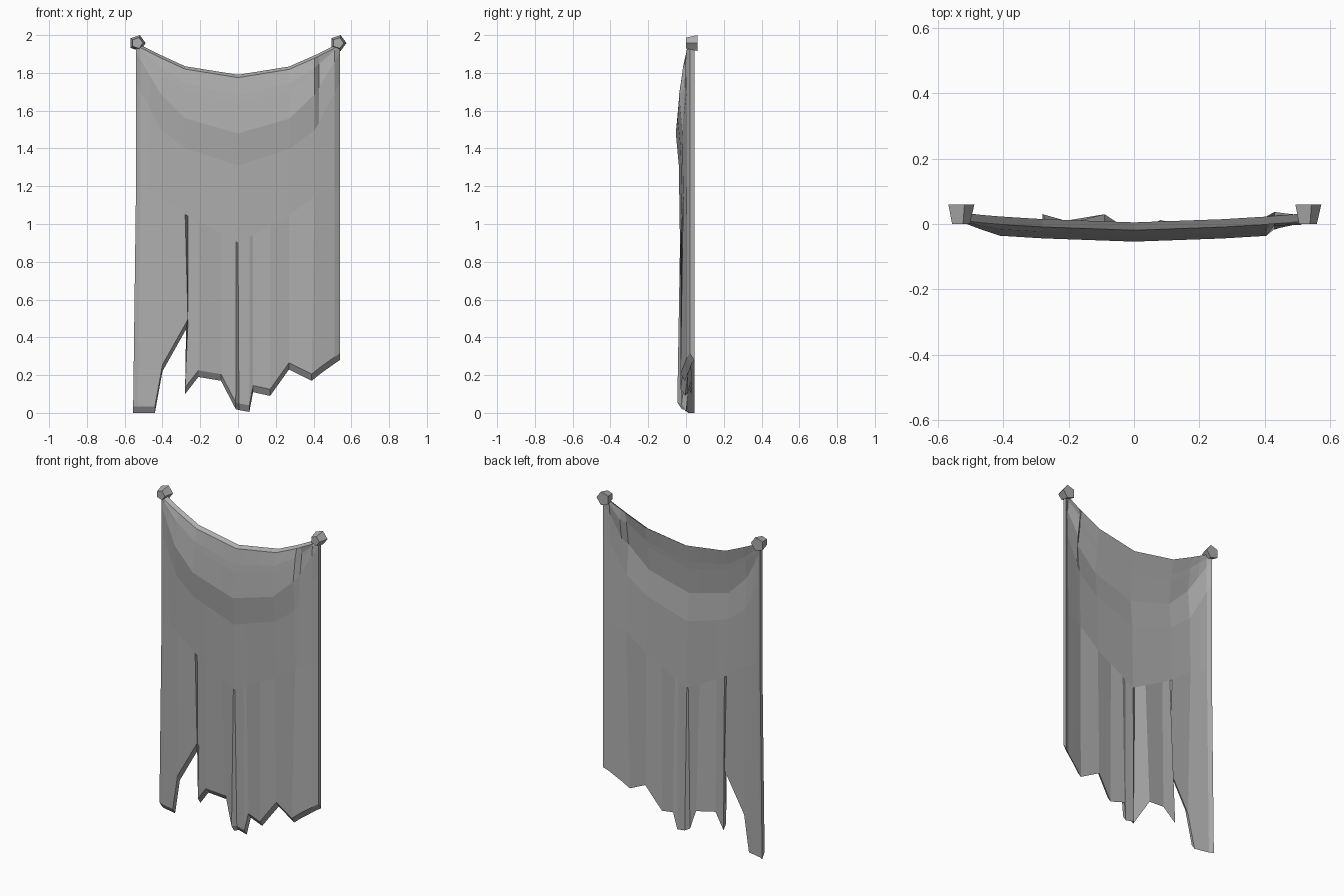
import bpy, bmesh, math

cube = bpy.data.objects.get("Cube")
if cube:
    bpy.data.objects.remove(cube)

GREY = (0.42, 0.42, 0.42, 1)
mat = bpy.data.materials.new("weathered grey")
mat.use_nodes = True
mat.diffuse_color = GREY
mat.node_tree.nodes["Principled BSDF"].inputs["Base Color"].default_value = GREY


def finish(bm, name):
    bmesh.ops.recalc_face_normals(bm, faces=bm.faces[:])
    mesh = bpy.data.meshes.new(name)
    bm.to_mesh(mesh)
    bm.free()
    mesh.materials.append(mat)
    obj = bpy.data.objects.new(name, mesh)
    bpy.context.collection.objects.link(obj)
    return obj


def lerp(knots, values, x):
    x = min(max(abs(x), knots[0]), knots[-1])
    for a, b, p, q in zip(knots, knots[1:], values, values[1:]):
        if x <= b:
            return p + (q - p) * (x - a) / (b - a)


# Sagging rows: heights from the middle out to the side, and forward bulge
SPAN = (0, .28, .41, .54)
ROWS = [
    ((1.79, 1.835, 1.895, 1.96), .005),
    ((1.68, 1.745, 1.83, 1.945), -.01),
    ((1.64, 1.705, 1.79, 1.93), -.015),
    ((1.48, 1.56, 1.69, 1.91), -.03),
    ((1.31, 1.40, 1.50, 1.75), -.014),
    ((.90, 1.05, 1.15, 1.20), -.008),
]
DEPTH_SPAN = (0, .28, .41, .51, .54)
DEPTH = (0, .01, .018, .03, .044)
BULGE = (1, 1, 1, .3, 0)

# Columns: upper x, ragged hem x, hem height, hem depth
COLUMNS = [
    (-.54, -.555, 0, .044), (-.515, -.53, 0, .03), (-.47, -.44, 0, .01),
    (-.41, -.40, .22, .0), (-.28, -.265, .46, .0), (-.265, -.28, .10, .03),
    (-.21, -.21, .19, .01), (-.09, -.09, .17, .03), (-.01, -.012, .02, -.022),
    (.0, .005, .015, .005), (.06, .06, .005, .0), (.08, .08, .11, .012),
    (.17, .17, .09, -.005), (.27, .27, .23, .015), (.405, .39, .17, -.005),
    (.43, .44, .21, .01), (.51, .51, .26, .03), (.54, .54, .28, .044),
]
THICK = .024


def cloth_point(col, row, front):
    top_x, hem_x, hem_z, hem_y = col
    if row == len(ROWS):
        return (hem_x, hem_y - THICK * front, hem_z + .035 * front)
    heights, bulge = ROWS[row]
    y = lerp(DEPTH_SPAN, DEPTH, top_x) + bulge * lerp(DEPTH_SPAN, BULGE, top_x)
    # Pinched pleat hanging from one corner
    if top_x == .43 and 1 <= row <= 3:
        y += .025
    z = lerp(SPAN, heights, top_x)
    if row == 0:
        z -= .015 * front
    return (top_x, y - THICK * front, z)


# Hanging cloth: front and back sheets joined around the border
bm = bmesh.new()
rows = len(ROWS) + 1
sheets = [[[bm.verts.new(cloth_point(c, r, f)) for r in range(rows)]
           for c in COLUMNS] for f in (0, 1)]
last = len(COLUMNS) - 1
for sheet in sheets:
    for c in range(last):
        for r in range(rows - 1):
            bm.faces.new((sheet[c][r], sheet[c + 1][r],
                          sheet[c + 1][r + 1], sheet[c][r + 1]))
back, front = sheets
for c in range(last):
    for r in (0, rows - 1):
        bm.faces.new((back[c][r], back[c + 1][r], front[c + 1][r], front[c][r]))
for r in range(rows - 1):
    for c in (0, last):
        bm.faces.new((back[c][r], back[c][r + 1], front[c][r + 1], front[c][r]))
finish(bm, "hanging_cloth")

# Five-sided tapered pegs at the top corners
for name, x in (("right_peg", -.533), ("left_peg", .53)):
    bm = bmesh.new()
    rings = []
    for radius, y in ((.03, 0), (.044, .06)):
        rings.append([bm.verts.new((x + radius * math.cos(i * math.tau / 5), y,
                                    1.958 + radius * math.sin(i * math.tau / 5)))
                      for i in range(5)])
    for ring in rings:
        bm.faces.new(ring)
    for i in range(5):
        j = (i + 1) % 5
        bm.faces.new((rings[0][i], rings[0][j], rings[1][j], rings[1][i]))
    finish(bm, name)
